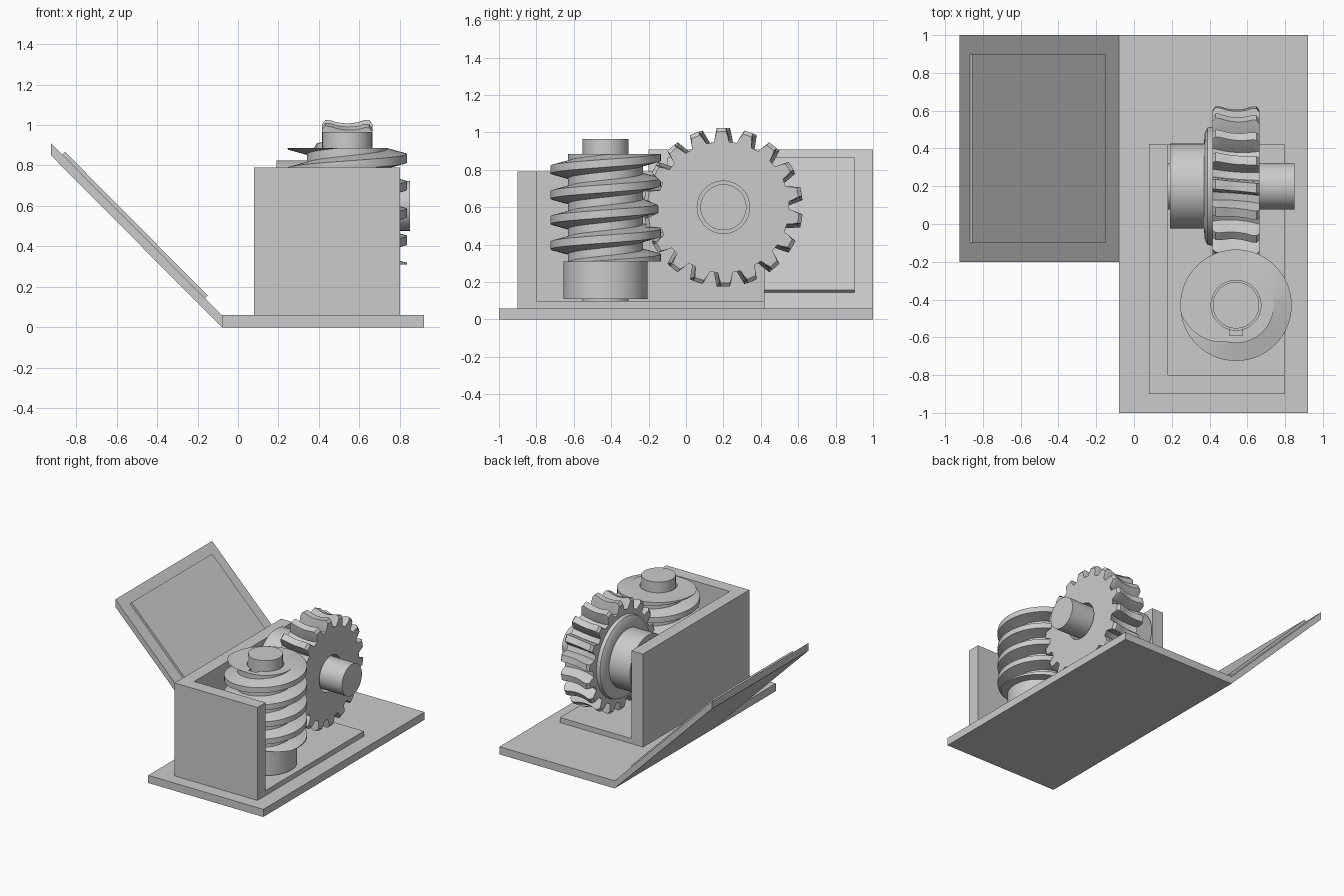
import bpy, bmesh
from math import sin, cos, tau, pi, radians, sqrt
from mathutils import Matrix

if "Cube" in bpy.data.objects:
    bpy.data.objects.remove(bpy.data.objects["Cube"])

WORM = Matrix.Translation((0.54, -0.43, 0))
# local z runs along world x, local x along world y
WHEEL = Matrix(((0, 0, 1, 0.54), (1, 0, 0, 0.2), (0, 1, 0, 0.6), (0, 0, 0, 1)))


def finish(name, bm, matrix=None, smooth=False):
    bmesh.ops.recalc_face_normals(bm, faces=bm.faces)
    if matrix:
        bm.transform(matrix)
    me = bpy.data.meshes.new(name)
    bm.to_mesh(me)
    bm.free()
    ob = bpy.data.objects.new(name, me)
    bpy.context.collection.objects.link(ob)
    if smooth:
        bpy.ops.object.select_all(action='DESELECT')
        ob.select_set(True)
        bpy.context.view_layer.objects.active = ob
        bpy.ops.object.shade_smooth_by_angle(angle=radians(30))
    return ob


def prism(name, xz, y0, y1):
    """Extrude an x-z outline along y."""
    bm = bmesh.new()
    face = bm.faces.new([bm.verts.new((x, y0, z)) for x, z in xz])
    ext = bmesh.ops.extrude_face_region(bm, geom=[face])
    verts = [g for g in ext['geom'] if isinstance(g, bmesh.types.BMVert)]
    bmesh.ops.translate(bm, verts=verts, vec=(0, y1 - y0, 0))
    return finish(name, bm)


def box(name, x0, x1, y0, y1, z0, z1):
    return prism(name, [(x0, z0), (x1, z0), (x1, z1), (x0, z1)], y0, y1)


def skin(bm, rings, closed=False):
    """Join closed loops of points with quads."""
    loops = [[bm.verts.new(p) for p in ring] for ring in rings]
    pairs = list(zip(loops, loops[1:]))
    if closed:
        pairs.append((loops[-1], loops[0]))
    for a, b in pairs:
        for i in range(len(a)):
            j = (i + 1) % len(a)
            bm.faces.new((a[i], a[j], b[j], b[i]))
    return loops


def circle(r, z, n=64):
    return [(r * cos(tau * i / n), r * sin(tau * i / n), z) for i in range(n)]


def lathe(name, profile, matrix, closed=True):
    """Turn a (radius, height) profile; open profiles get end caps."""
    bm = bmesh.new()
    loops = skin(bm, [circle(r, z) for r, z in profile], closed)
    if not closed:
        bm.faces.new(loops[0])
        bm.faces.new(loops[-1])
    return finish(name, bm, matrix, True)


def cap_ends(bm, heights):
    """Fill the flat ring between outer and bore outlines."""
    for h in heights:
        edges = [e for e in bm.edges if e.is_boundary
                 and all(abs(v.co.z - h) < 1e-4 for v in e.verts)]
        bmesh.ops.triangle_fill(bm, edges=edges, use_beauty=True)


# Base plate and open housing
box("base_plate", -0.08, 0.92, -1, 1, 0, 0.06)
box("housing_floor", 0.18, 0.80, -0.80, 0.42, 0.05, 0.10)
box("housing_side_wall", 0.08, 0.18, -0.90, 0.42, 0.05, 0.79)
box("housing_front_wall", 0.18, 0.80, -0.90, -0.80, 0.05, 0.79)

# Tilted lid with its raised inner panel
prism("lid", [(-0.08, 0), (-0.08, 0.06), (-0.925, 0.91), (-0.925, 0.85)], -0.2, 1)
prism("lid_panel", [(-0.165, 0.143), (-0.15, 0.157), (-0.855, 0.867), (-0.87, 0.852)],
      -0.1, 0.9)

# Worm: helical strip trimmed flat at both ends, with a keyed bore
LOW, HIGH, PITCH, N = 0.31, 0.885, 0.135, 64
thread = [(-0.046, 0.2), (-0.021, 0.295), (0.021, 0.295), (0.046, 0.2), (PITCH - 0.046, 0.2)]
bm = bmesh.new()
prev = None
for k in range(-6 * N, 2 * N + 1):
    a = tau * k / N
    row = [bm.verts.new((r * cos(a), r * sin(a), 0.835 + PITCH * k / N + dz))
           for dz, r in thread]
    if prev:
        for i in range(4):
            bm.faces.new((prev[i], row[i], row[i + 1], prev[i + 1]))
    prev = row
bmesh.ops.remove_doubles(bm, verts=bm.verts, dist=1e-5)
for h, n in ((HIGH, 1), (LOW, -1)):
    bmesh.ops.bisect_plane(bm, geom=bm.verts[:] + bm.edges[:] + bm.faces[:], dist=1e-6,
                           plane_co=(0, 0, h), plane_no=(0, 0, n), clear_outer=True)
gap = 0.27
arc = [-pi / 2 + gap + (tau - 2 * gap) * i / 48 for i in range(49)]
bore = [(0.132 * cos(a), 0.132 * sin(a)) for a in arc] + [(-0.035, -0.16), (0.035, -0.16)]
skin(bm, [[(x, y, h) for x, y in bore] for h in (LOW, HIGH)])
cap_ends(bm, (LOW, HIGH))
finish("worm", bm, WORM, True)
lathe("worm_hub", [(0.132, 0.11), (0.225, 0.11), (0.225, LOW), (0.132, LOW)], WORM)
lathe("worm_shaft", [(0.123, 0.10), (0.123, 0.965)], WORM, closed=False)

# Worm wheel: throated, slightly twisted teeth
TEETH, HALF = 18, 0.124
bm = bmesh.new()
rings = []
for s in (-1, -0.87, -0.7, -0.45, -0.22, 0, 0.22, 0.45, 0.7, 0.87, 1):
    z = s * HALF
    root = 0.63 - sqrt(0.305 ** 2 - z * z)
    tip = min(0.425, 0.63 - sqrt(0.222 ** 2 - z * z))
    if abs(s) == 1:
        tip = 0.405
    mid = (root + tip) / 2
    flank = [(-6.6, root), (-5.2, mid), (-3.4, tip), (3.4, tip), (5.2, mid), (6.6, root)]
    ring = []
    for t in range(TEETH):
        for deg, r in flank:
            a = radians(10 + 360 / TEETH * t + deg) + 0.086 * z / 0.38
            ring.append((r * cos(a), r * sin(a), z))
    rings.append(ring)
skin(bm, rings)
skin(bm, [circle(0.14, -HALF), circle(0.14, HALF)])
cap_ends(bm, (-HALF, HALF))
finish("worm_wheel", bm, WHEEL, True)

# Wheel flange, hub and shaft
lathe("wheel_hub", [(0.14, -0.35), (0.225, -0.35), (0.225, -0.17), (0.285, -0.165),
                    (0.31, -0.15), (0.315, -HALF), (0.14, -HALF)], WHEEL)
lathe("wheel_shaft", [(0.123, -0.36), (0.123, 0.31)], WHEEL, closed=False)
